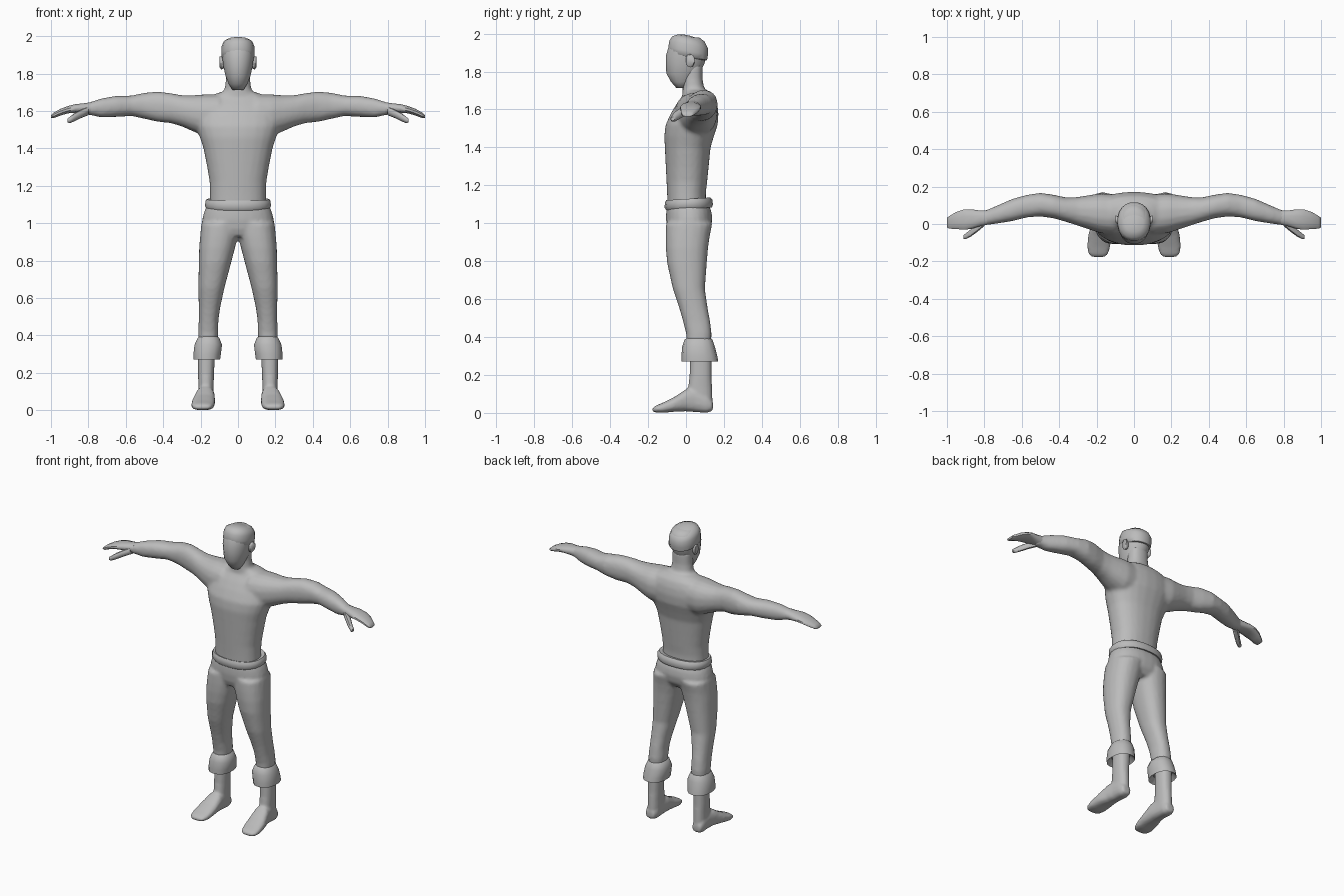
import bpy, bmesh, math
from mathutils import Vector

grey = bpy.data.materials.new("plain grey")
grey.diffuse_color = (0.5, 0.5, 0.5, 1)


def loft(name, axis, rings, n=16, power=2.3, tilt=0.0, mirror=False, flip=False):
    """Skin rings (t, a0, a1, b0, b1) along an axis; a and b are the other two axes in order.
    tilt shears each ring along z with y; mirror adds the other side of the body."""
    bm = bmesh.new()
    loops = []
    for t, a0, a1, b0, b1 in rings:
        loop = []
        for i in range(n):
            ang = 2 * math.pi * (i + 0.5) / n
            c, s = math.cos(ang), math.sin(ang)
            a = (a0 + a1) / 2 + (a1 - a0) / 2 * math.copysign(abs(c) ** (2 / power), c)
            b = (b0 + b1) / 2 + (b1 - b0) / 2 * math.copysign(abs(s) ** (2 / power), s)
            co = {"x": (t, a, b), "y": (a, t, b), "z": (a, b, t)}[axis]
            loop.append(bm.verts.new((co[0], co[1], co[2] + tilt * co[1])))
        loops.append(loop)
    for p, q in zip(loops, loops[1:]):
        for i in range(n):
            j = (i + 1) % n
            bm.faces.new((p[i], p[j], q[j], q[i]))
    bm.faces.new(loops[0])
    bm.faces.new(loops[-1])
    if mirror:
        dup = bmesh.ops.duplicate(bm, geom=bm.verts[:] + bm.edges[:] + bm.faces[:])["geom"]
        for v in dup:
            if isinstance(v, bmesh.types.BMVert):
                v.co.x *= -1
    bmesh.ops.recalc_face_normals(bm, faces=bm.faces[:])
    mesh = bpy.data.meshes.new(name)
    bm.to_mesh(mesh)
    bm.free()
    ob = bpy.data.objects.new(name, mesh)
    bpy.context.collection.objects.link(ob)
    mesh.materials.append(grey)
    return ob


def smooth(ob, angle=50):
    bpy.ops.object.select_all(action="DESELECT")
    ob.select_set(True)
    bpy.context.view_layer.objects.active = ob
    bpy.ops.object.shade_smooth_by_angle(angle=math.radians(angle))


def blend(name, parts, voxel=0.011, rounds=6):
    """Fuse overlapping parts into one smooth skin."""
    bpy.ops.object.select_all(action="DESELECT")
    for p in parts:
        p.select_set(True)
    ob = parts[0]
    bpy.context.view_layer.objects.active = ob
    bpy.ops.object.join()
    ob.name = name
    m = ob.modifiers.new("fuse", "REMESH")
    m.mode, m.voxel_size, m.use_smooth_shade = "VOXEL", voxel, True
    m = ob.modifiers.new("soften", "SMOOTH")
    m.factor, m.iterations = 0.5, rounds
    return ob


def sym(rows):
    """Rows (z, half width, y0, y1) to centred rings."""
    return [(z, -w, w, y0, y1) for z, w, y0, y1 in rows]


# upper body: chest, neck and arms
chest = loft("chest", "z", sym([
    (1.09, .15, -.098, .105), (1.16, .15, -.10, .105), (1.22, .152, -.103, .112),
    (1.30, .165, -.107, .12), (1.40, .185, -.112, .13), (1.46, .205, -.115, .148),
    (1.52, .225, -.108, .168), (1.58, .225, -.08, .172), (1.63, .21, -.05, .165),
    (1.67, .17, -.02, .15), (1.70, .10, -.01, .12)]), 24)
neck = loft("neck", "z", sym([
    (1.60, .12, -.02, .14), (1.68, .10, -.02, .125), (1.715, .072, -.018, .095),
    (1.76, .066, -.018, .088), (1.84, .064, -.02, .088)]), 20)
arms = loft("arms", "x", [
    (.10, -.06, .16, 1.46, 1.69), (.18, -.05, .165, 1.465, 1.69),
    (.24, -.03, .155, 1.49, 1.685), (.30, -.01, .145, 1.517, 1.685),
    (.36, .01, .142, 1.535, 1.696), (.43, .03, .157, 1.542, 1.705),
    (.50, .04, .167, 1.558, 1.698), (.57, .035, .157, 1.573, 1.683),
    (.65, .015, .135, 1.568, 1.682), (.73, .002, .10, 1.565, 1.668),
    (.79, -.006, .074, 1.578, 1.648), (.82, -.008, .07, 1.582, 1.64)], 16, mirror=True)
blend("upper_body", [chest, neck, arms])

# hands: mitten palm, split finger tips and a thumb
smooth(loft("palms", "x", [
    (.785, -.005, .073, 1.58, 1.648), (.82, -.012, .073, 1.585, 1.643),
    (.87, -.028, .08, 1.59, 1.637), (.91, -.032, .079, 1.587, 1.627),
    (.95, -.028, .066, 1.575, 1.612), (.985, -.026, .045, 1.562, 1.592),
    (1.0, -.02, .035, 1.563, 1.578)], 12, mirror=True))
smooth(loft("thumbs", "x", [
    (.80, -.012, .035, 1.578, 1.625), (.84, -.045, .005, 1.562, 1.607),
    (.875, -.07, -.03, 1.545, 1.588), (.90, -.082, -.05, 1.535, 1.568),
    (.912, -.08, -.06, 1.54, 1.56)], 10, mirror=True))

# trousers: hips and two legs
hips = loft("hips", "z", sym([
    (.93, .12, -.085, .10), (.97, .185, -.10, .13), (1.02, .192, -.106, .14),
    (1.06, .182, -.105, .135), (1.10, .165, -.10, .12)]), 24)
legs = loft("legs", "z", [
    (.30, .115, .21, .01, .13), (.42, .105, .213, 0, .135), (.48, .105, .21, -.015, .128),
    (.55, .095, .21, -.035, .115), (.655, .072, .212, -.07, .10),
    (.79, .036, .21, -.10, .11), (.87, .015, .208, -.107, .117),
    (.93, .0, .203, -.108, .125), (1.0, -.01, .196, -.106, .14)], 20, mirror=True)
blend("trousers", [hips, legs], rounds=4)

# rolled waistband
smooth(loft("waistband", "z", sym([
    (1.08, .14, -.09, .12), (1.075, .168, -.105, .138), (1.09, .177, -.114, .143),
    (1.115, .176, -.112, .14), (1.128, .168, -.106, .13), (1.122, .14, -.09, .10)]),
    24, tilt=.06))

# rolled trouser cuffs
smooth(loft("cuffs", "z", [
    (.30, .12, .215, .01, .14), (.272, .094, .24, -.024, .17), (.30, .09, .24, -.024, .165),
    (.35, .084, .234, -.02, .152), (.385, .098, .218, -.008, .14),
    (.40, .115, .205, .01, .125)], 14, mirror=True), 40)

# bare shins and feet
shins = loft("shins", "z", [
    (.03, .138, .208, .03, .14), (.08, .13, .212, .005, .14), (.13, .13, .212, .01, .138),
    (.19, .128, .214, .018, .135), (.32, .122, .215, .022, .135)], 16, mirror=True)
feet = loft("feet", "y", [
    (.142, .145, .205, .012, .06), (.11, .132, .215, .0, .10), (.05, .128, .218, .004, .13),
    (0, .124, .228, .008, .125), (-.06, .122, .245, .006, .085),
    (-.12, .126, .251, .0, .055), (-.16, .138, .244, .002, .038),
    (-.178, .155, .225, .008, .024)], 16, 2.6, mirror=True)
blend("shins_and_feet", [shins, feet], .009, 3)

# head
smooth(loft("head", "z", sym([
    (1.712, .03, -.05, .0), (1.745, .05, -.079, .04), (1.79, .068, -.105, .07),
    (1.84, .079, -.106, .098), (1.88, .084, -.108, .108), (1.93, .086, -.093, .11),
    (1.957, .082, -.08, .10), (1.98, .055, -.05, .07)]), 20, 2.1), 60)

# hair cap, low at the nape and high at the forehead
smooth(loft("hair", "z", sym([
    (1.875, .075, -.08, .09), (1.882, .087, -.093, .112), (1.91, .09, -.094, .117),
    (1.945, .088, -.089, .117), (1.972, .078, -.073, .102), (1.987, .05, -.042, .065),
    (1.993, .015, -.012, .02)]), 20, 2.2, tilt=-.2), 60)

# ears
smooth(loft("ears", "x", [
    (.07, .0, .035, 1.83, 1.885), (.09, -.002, .045, 1.822, 1.892),
    (.099, .008, .045, 1.835, 1.89)], 10, mirror=True))
